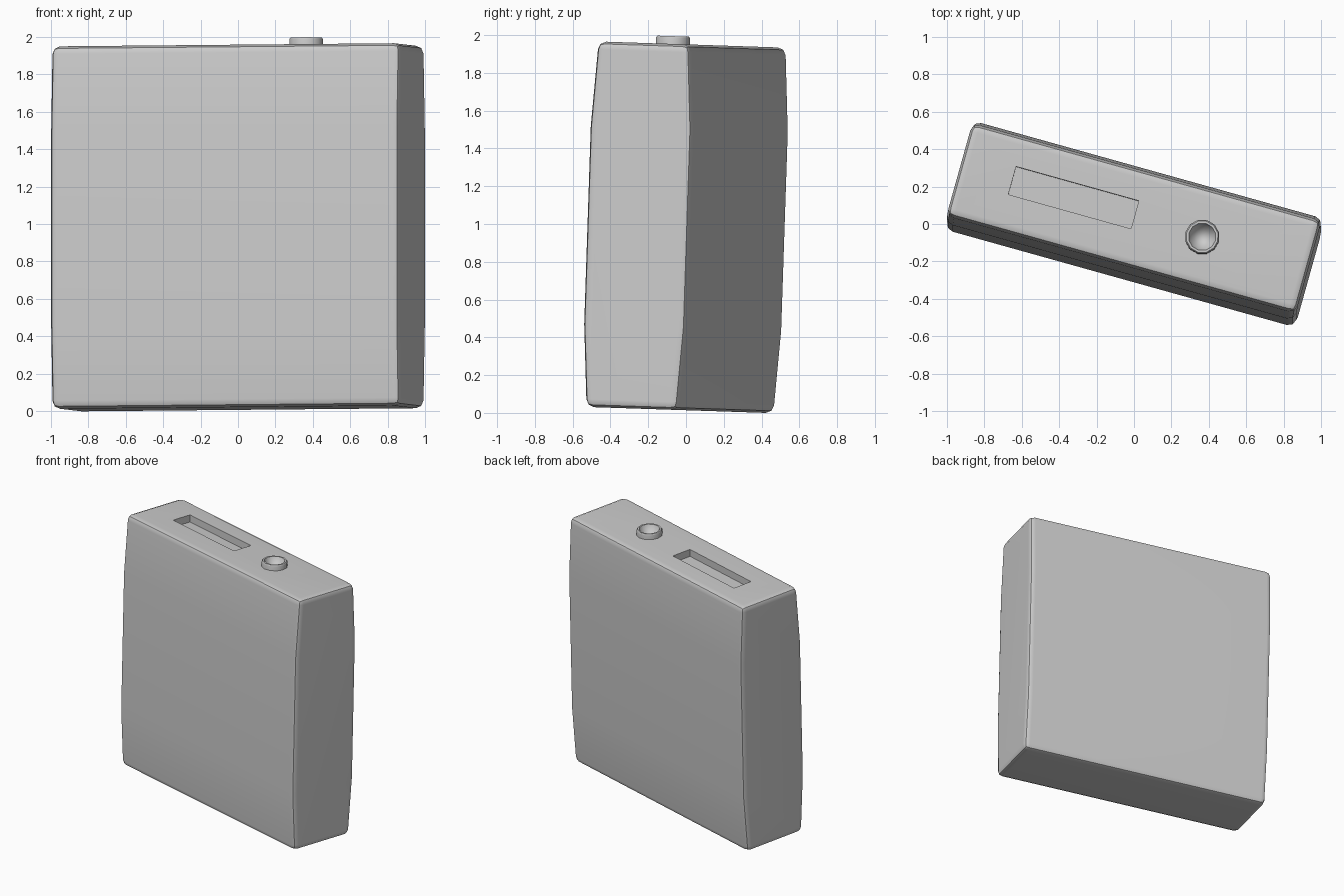
import bpy, bmesh, math
from mathutils import Matrix

if "Cube" in bpy.data.objects:
    bpy.data.objects.remove(bpy.data.objects["Cube"])


def make_object(name, bm):
    bmesh.ops.recalc_face_normals(bm, faces=bm.faces)
    mesh = bpy.data.meshes.new(name)
    bm.to_mesh(mesh)
    bm.free()
    obj = bpy.data.objects.new(name, mesh)
    bpy.context.collection.objects.link(obj)
    return obj


def select_only(obj):
    bpy.ops.object.select_all(action='DESELECT')
    obj.select_set(True)
    bpy.context.view_layer.objects.active = obj


def lathe(name, profile, sides, x, y, z):
    bm = bmesh.new()
    verts = [bm.verts.new((r, 0, h)) for r, h in profile]
    edges = [bm.edges.new(p) for p in zip(verts, verts[1:])]
    bmesh.ops.spin(bm, geom=verts + edges, cent=(0, 0, 0), axis=(0, 0, 1),
                   angle=math.tau, steps=sides, use_duplicate=False)
    bmesh.ops.remove_doubles(bm, verts=bm.verts, dist=1e-5)
    bmesh.ops.translate(bm, verts=bm.verts, vec=(x, y, z))
    return make_object(name, bm)


HALF_LEN, TOP = 0.968, 0.968
BUTTON_X = 0.378

# Body: slightly swollen side profile swept along the width
half = [(0.255, -TOP), (0.283, -0.53), (0.283, 0.52), (0.255, TOP)]
profile = half + [(-y, z) for y, z in reversed(half)]
bm = bmesh.new()
face = bm.faces.new([bm.verts.new((-HALF_LEN, y, z)) for y, z in profile])
res = bmesh.ops.extrude_face_region(bm, geom=[face])
bmesh.ops.translate(bm, vec=(2 * HALF_LEN, 0, 0),
                    verts=[v for v in res['geom'] if isinstance(v, bmesh.types.BMVert)])
body = make_object("case_body", bm)
bevel = body.modifiers.new("bevel", 'BEVEL')
bevel.width, bevel.segments = 0.042, 2
bevel.limit_method, bevel.angle_limit = 'ANGLE', math.radians(30)

# Cutters: long slot and round well under the socket ring
bm = bmesh.new()
bmesh.ops.create_cube(bm, size=1, matrix=Matrix.Translation((-0.34, 0.018, TOP)) @
                      Matrix.Diagonal((0.68, 0.155, 0.11, 1)))
slot = make_object("slot_cutter", bm)
well = lathe("well_cutter", [(0, -0.04), (0.08, -0.04), (0.08, 0.04), (0, 0.04)],
             12, BUTTON_X, 0, TOP)
for cutter in (slot, well):
    cutter.hide_render = True
    mod = body.modifiers.new("cut", 'BOOLEAN')
    mod.operation, mod.object, mod.solver = 'DIFFERENCE', cutter, 'EXACT'
select_only(body)
bpy.ops.object.convert(target='MESH')
for cutter in (slot, well):
    bpy.data.objects.remove(cutter)

# Raised socket ring with a shallow bowl inside
ring = lathe("socket_ring", [(0.093, -0.02), (0.093, 0.033), (0.086, 0.041),
                             (0.074, 0.041), (0.066, 0.02), (0.045, -0.008),
                             (0.022, -0.02), (0, -0.023)], 12, BUTTON_X, 0, TOP)

# Smooth shading, then turn and lean the whole model
pose = (Matrix.Translation((0, 0, 0.985)) @ Matrix.Rotation(math.radians(-1.9), 4, 'X')
        @ Matrix.Rotation(math.radians(-15.6), 4, 'Z'))
for obj in (body, ring):
    obj.data.transform(pose)
    select_only(obj)
    bpy.ops.object.shade_smooth_by_angle(angle=math.radians(42))
    weighted = obj.modifiers.new("weighted_normals", 'WEIGHTED_NORMAL')
    weighted.keep_sharp = True

# Rest the lowest corner on the ground
low = min(v.co.z for v in body.data.vertices)
for obj in (body, ring):
    obj.data.transform(Matrix.Translation((0, 0, -low)))
